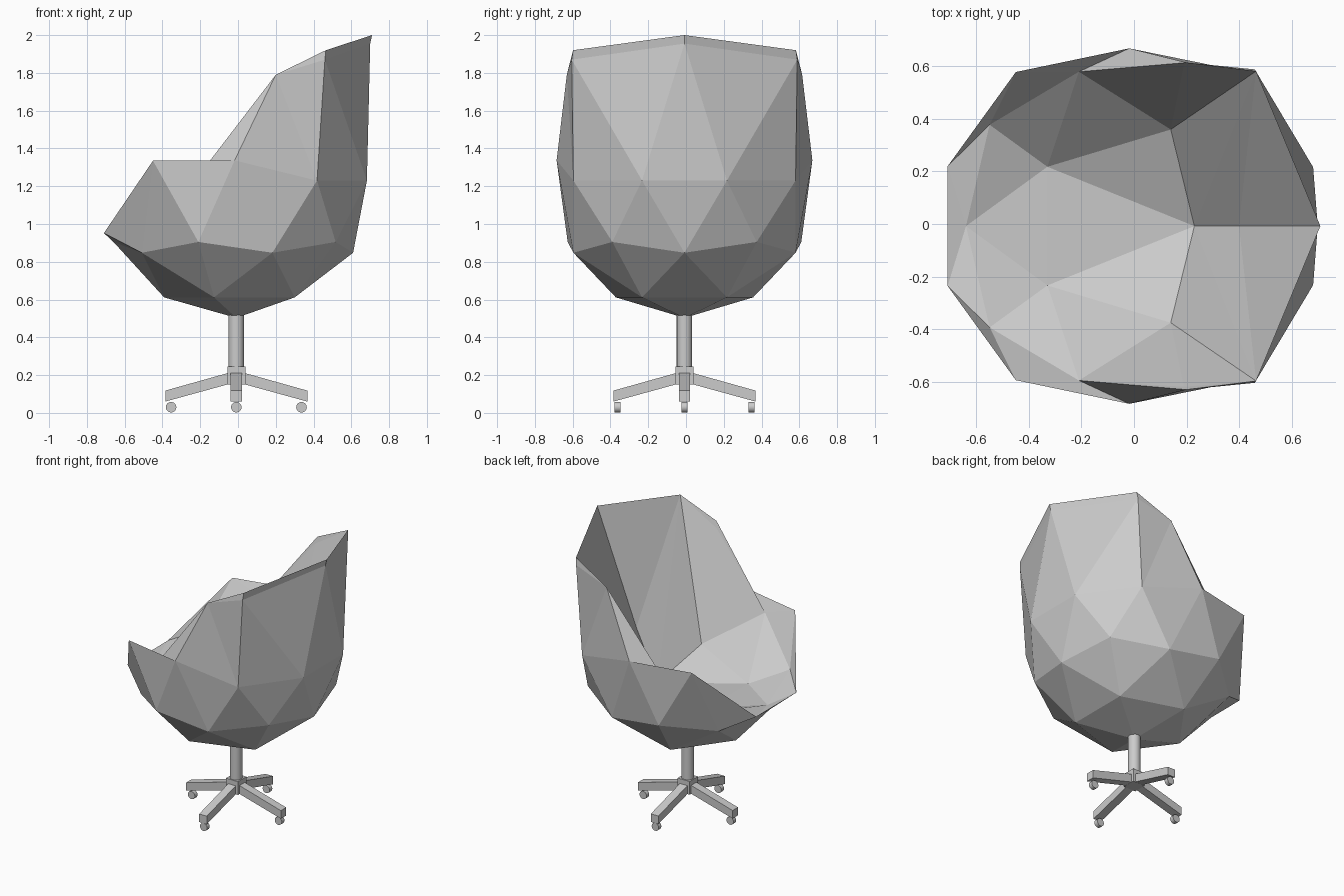
import bpy, bmesh, math
from mathutils import Vector, Matrix

if "Cube" in bpy.data.objects:
    bpy.data.objects.remove(bpy.data.objects["Cube"])

CX, CY = -0.009, -0.008  # axis of pedestal and shell


def finish(bm, name):
    bmesh.ops.recalc_face_normals(bm, faces=bm.faces)
    mesh = bpy.data.meshes.new(name)
    bm.to_mesh(mesh)
    bm.free()
    ob = bpy.data.objects.new(name, mesh)
    bpy.context.collection.objects.link(ob)
    return ob


# Shell: low icosphere with the opening cut away and its rim reshaped
R, CZ = 0.727, 1.23
bm = bmesh.new()
bmesh.ops.create_icosphere(bm, subdivisions=2, radius=R,
                           matrix=Matrix.Translation((CX, CY, CZ)))
rim = {  # (angle, upper level?) : new position on the +y side
    (0, True): (0.70, 0, 1.955),
    (36, True): (0.46, 0.597, 1.87),
    (72, True): (0.20, 0.623, 1.79),
    (90, False): (-0.018, 0.677, 1.337),
    (126, False): (-0.45, 0.587, 1.335),
    (162, False): (-0.71, 0.228, 0.952),
}
doomed, P = [], {}
for v in bm.verts:
    d = (v.co - Vector((CX, CY, CZ))) / R
    ang = round(math.degrees(math.atan2(abs(d.y), d.x)))
    side = 1 if d.y >= 0 else -1
    upper = d.z > 0.2
    if upper and (d.z > 0.7 or ang > 80):
        doomed.append(v)
    elif d.z > -0.2 and (ang, upper) in rim:
        x, y, z = rim[(ang, upper)]
        v.co = (x, y * side + CY, z)
        P[ang, side if ang else 0] = v
bmesh.ops.delete(bm, geom=doomed, context='VERTS')

# Inner liner: seat and backrest facets, mirrored in y
for key, (x, y, z) in {"t0": (0.71, 0, 2.0), "b": (0.40, 0, 1.21),
                       "s0": (0.23, 0, 0.86), "c": (-0.64, 0, 0.932)}.items():
    P[key] = bm.verts.new((x, y + CY, z))
for s in (1, -1):
    for key, (x, y, z) in {"t36": (0.465, 0.59, 1.92), "t72": (0.19, 0.612, 1.742),
                           "s1": (0.14, 0.368, 1.02), "s2": (-0.33, 0.226, 0.915),
                           "s3": (-0.55, 0.386, 1.015), "s4": (-0.21, 0.588, 1.255)}.items():
        P[key, s] = bm.verts.new((x, y * s + CY, z))
    faces = [
        ((0, 0), (36, s), ("t36", s), "t0"),
        ((36, s), (72, s), ("t36", s)),
        ("t0", ("t36", s), "b"),
        ("b", ("t36", s), "s0"),
        ("s0", ("t36", s), ("s1", s)),
        (("t36", s), (72, s), ("t72", s)),
        (("s1", s), ("t36", s), ("t72", s)),
        (("s1", s), ("t72", s), ("s4", s)),
        (("s4", s), ("t72", s), (72, s)),
        (("s4", s), (72, s), (90, s)),
        (("s4", s), (90, s), (126, s)),
        (("s4", s), (126, s), ("s3", s)),
        (("s4", s), ("s3", s), ("s2", s)),
        (("s1", s), ("s4", s), ("s2", s)),
        (("s1", s), ("s2", s), "s0"),
        (("s3", s), (126, s), (162, s)),
        (("s3", s), (162, s), "c"),
        (("s3", s), "c", ("s2", s)),
    ]
    for f in faces:
        bm.faces.new([P[k] for k in f])
for f in (("c", ("s2", 1), ("s2", -1)), ("s0", ("s2", 1), ("s2", -1)),
          ("c", (162, 1), (162, -1))):
    bm.faces.new([P[k] for k in f])
finish(bm, "seat_shell")


def cylinder(name, r, depth, loc, sides, axis_y=False):
    rot = (math.pi / 2, 0, 0) if axis_y else (0, 0, 0)
    bpy.ops.mesh.primitive_cylinder_add(vertices=sides, radius=r, depth=depth,
                                        location=loc, rotation=rot)
    ob = bpy.context.object
    ob.name = name
    bpy.ops.object.shade_smooth_by_angle()
    return ob


# Pedestal column and hub
cylinder("column", 0.041, 0.34, (CX, CY, 0.36), 20)
bm = bmesh.new()
bmesh.ops.create_cube(bm, size=1, matrix=Matrix.Translation((CX, CY, 0.197))
                      @ Matrix.Diagonal((0.095, 0.095, 0.095, 1)))
finish(bm, "hub")

# Four sloping legs with casters
profile = [(0.03, 0.155), (0.376, 0.06), (0.376, 0.118), (0.03, 0.215)]
for i in range(4):
    M = Matrix.Translation((CX, CY, 0)) @ Matrix.Rotation(i * math.pi / 2, 4, 'Z')
    bm = bmesh.new()
    sides = [[bm.verts.new(M @ Vector((x, w, z))) for x, z in profile]
             for w in (-0.03, 0.03)]
    for s in sides:
        bm.faces.new(s)
    for j in range(4):
        k = (j + 1) % 4
        bm.faces.new([sides[0][j], sides[0][k], sides[1][k], sides[1][j]])
    finish(bm, f"leg_{i + 1}")
    tip = M @ Vector((0.355 if i % 2 else 0.345, 0, 0))
    cylinder(f"caster_wheel_{i + 1}", 0.028, 0.03, (tip.x, tip.y, 0.03), 16, True)
